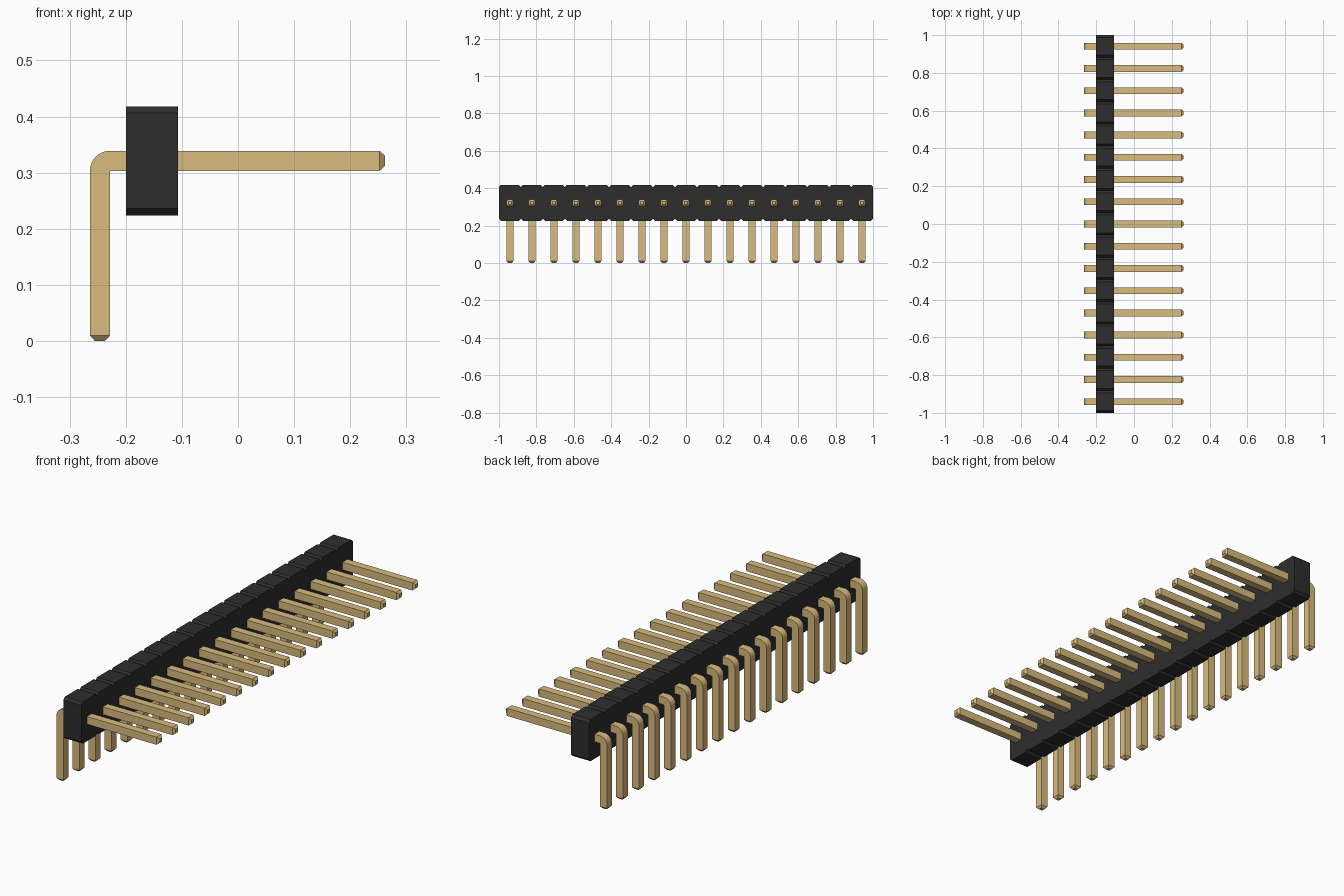
import bpy, bmesh, math
from mathutils import Vector

cube = bpy.data.objects.get("Cube")
if cube:
    bpy.data.objects.remove(cube, do_unlink=True)

COUNT = 17
PITCH = 2 / COUNT
CHAMFER = PITCH / 10
BODY_X = (-0.2, -0.107)
BODY_Z = (0.224, 0.418)
PIN = 0.036
LEFT, RIGHT, TOP = -0.264, 0.262, 0.339
TIP = 0.01


def material(name, rgb):
    mat = bpy.data.materials.new(name)
    mat.use_nodes = True
    mat.diffuse_color = (*rgb, 1)
    mat.node_tree.nodes["Principled BSDF"].inputs["Base Color"].default_value = (*rgb, 1)
    return mat


def extruded(points, offset):
    """Closed prism from a flat outline; returns its bmesh."""
    bm = bmesh.new()
    face = bm.faces.new([bm.verts.new(p) for p in points])
    out = bmesh.ops.extrude_face_region(bm, geom=[face], use_keep_orig=True)
    verts = [v for v in out["geom"] if isinstance(v, bmesh.types.BMVert)]
    bmesh.ops.translate(bm, verts=verts, vec=offset)
    bmesh.ops.recalc_face_normals(bm, faces=bm.faces)
    return bm


def to_mesh(bm, name, mat):
    mesh = bpy.data.meshes.new(name)
    bm.to_mesh(mesh)
    bm.free()
    mesh.materials.append(mat)
    return mesh


def add_object(name, mesh, y=0):
    obj = bpy.data.objects.new(name, mesh)
    obj.location.y = y
    bpy.context.collection.objects.link(obj)


def taper(bm, direction):
    """Draw the end face that points furthest along direction into a blunt tip."""
    d = Vector(direction)
    end = max((f for f in bm.faces if f.normal.dot(d) > 0.99),
              key=lambda f: f.calc_center_median().dot(d))
    face = bmesh.ops.extrude_discrete_faces(bm, faces=[end])["faces"][0]
    centre = face.calc_center_median()
    for v in face.verts:
        v.co = centre + (v.co - centre) * 0.5 + d * TIP


black = material("black plastic", (0.027, 0.027, 0.027))
gold = material("gold metal", (0.70, 0.50, 0.21))

# Housing: a row of cells with chamfered corners, as one outline
lower, upper = [], []
for i in range(COUNT):
    y0 = -1 + i * PITCH
    y1 = y0 + PITCH
    for y, inset in ((y0, CHAMFER), (y0 + CHAMFER, 0), (y1 - CHAMFER, 0), (y1, CHAMFER)):
        if inset and y == y0 and i > 0:
            continue  # shared with the previous cell
        lower.append((BODY_X[0], y, BODY_Z[0] + inset))
        upper.append((BODY_X[0], y, BODY_Z[1] - inset))
housing = extruded(lower + upper[::-1], (BODY_X[1] - BODY_X[0], 0, 0))
add_object("housing", to_mesh(housing, "housing", black))

# Pin: bent square bar with a rounded outer corner and blunt tips
half = PIN / 2
outline = [(RIGHT - TIP, TOP - PIN), (RIGHT - TIP, TOP)]
for i in range(9):
    a = math.pi / 2 * (1 + i / 8)
    outline.append((LEFT + PIN + PIN * math.cos(a), TOP - PIN + PIN * math.sin(a)))
outline += [(LEFT, TIP), (LEFT + PIN, TIP), (LEFT + PIN, TOP - PIN)]
pin = extruded([(x, -half, z) for x, z in outline], (0, PIN, 0))
taper(pin, (1, 0, 0))
taper(pin, (0, 0, -1))
pin_mesh = to_mesh(pin, "pin", gold)
for i in range(COUNT):
    add_object(f"pin_{i + 1}", pin_mesh, -1 + (i + 0.5) * PITCH)
